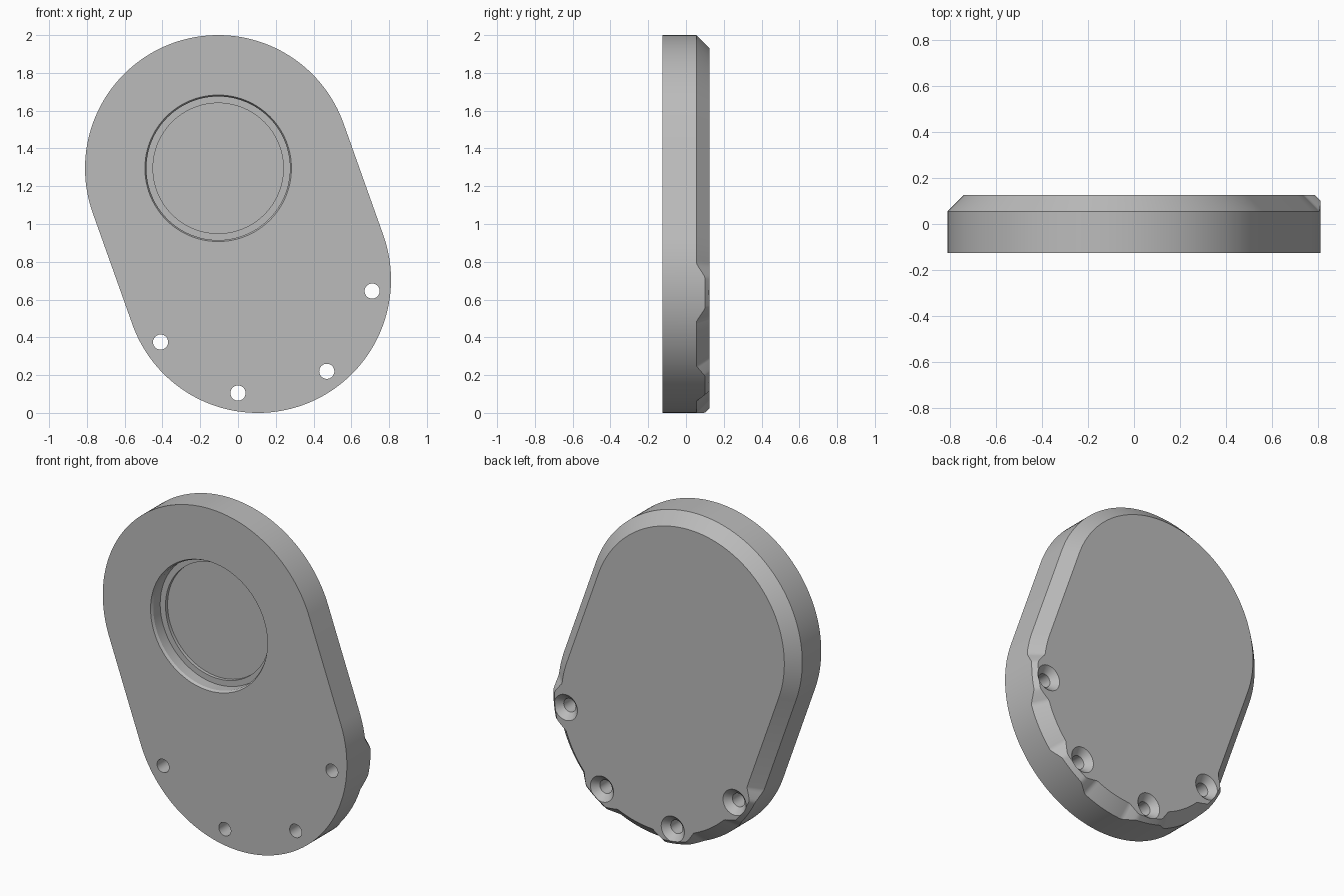
import bpy
import bmesh
from math import sin, cos, pi, radians, atan2, hypot

if "Cube" in bpy.data.objects:
    bpy.data.objects.remove(bpy.data.objects["Cube"], do_unlink=True)

TOP, LOW = (-0.105, 1.295), (0.105, 0.705)   # centres of the two rounded ends
RADIUS, FRONT, BACK = 0.705, -0.125, 0.125
WIDE, NARROW = 0.07, 0.025                   # chamfer away from and beside the holes
HOLES = [(-0.41, 0.375), (0.0, 0.105), (0.47, 0.22), (0.71, 0.645)]

grey = bpy.data.materials.new("grey_metal")
grey.use_nodes = True
colour = (0.5, 0.5, 0.5, 1)
grey.diffuse_color = colour
grey.node_tree.nodes["Principled BSDF"].inputs["Base Color"].default_value = colour


def loft(name, rings):
    """Skin a closed solid through rings of equal point count."""
    bm = bmesh.new()
    loops = [[bm.verts.new(p) for p in ring] for ring in rings]
    n = len(loops[0])
    for a, b in zip(loops, loops[1:]):
        for i in range(n):
            j = (i + 1) % n
            bm.faces.new((a[i], a[j], b[j], b[i]))
    bm.faces.new(loops[0])
    bm.faces.new(loops[-1])
    bmesh.ops.recalc_face_normals(bm, faces=bm.faces)
    mesh = bpy.data.meshes.new(name)
    bm.to_mesh(mesh)
    bm.free()
    mesh.materials.append(grey)
    obj = bpy.data.objects.new(name, mesh)
    bpy.context.collection.objects.link(obj)
    return obj


def turned(name, centre, profile, sides):
    """Solid of revolution about the y direction from (y, radius) pairs."""
    return loft(name, [[(centre[0] + r * cos(2 * pi * i / sides), y,
                         centre[1] + r * sin(2 * pi * i / sides))
                        for i in range(sides)] for y, r in profile])


# Slanted stadium outline: (centre, angle) for each point
tilt = atan2(TOP[1] - LOW[1], TOP[0] - LOW[0]) - pi / 2
outline = [(TOP, tilt + pi * i / 80) for i in range(81)]
outline += [(LOW, tilt + pi + pi * i / 180) for i in range(181)]


def at(centre, angle, inset, y):
    r = RADIUS - inset
    return (centre[0] + r * cos(angle), y, centre[1] + r * sin(angle))


# Rim points nearest the screw holes
rim = [at(LOW, atan2(z - LOW[1], x - LOW[0]), 0, 0) for x, z in HOLES]


def chamfer(centre, angle):
    x, _, z = at(centre, angle, 0, 0)
    near = min(hypot(x - p[0], z - p[2]) for p in rim)
    t = min(1, max(0, (near - 0.085) / 0.07))
    return NARROW + (WIDE - NARROW) * t


# Cover plate with a back chamfer that narrows at each screw hole
plate = loft("cover_plate", [
    [at(c, a, 0, FRONT) for c, a in outline],
    [at(c, a, 0, BACK - chamfer(c, a)) for c, a in outline],
    [at(c, a, chamfer(c, a), BACK) for c, a in outline]])

# Stepped round recess in the front, countersunk holes from the back
cutters = [turned("recess_cutter", TOP, [
    (-0.14, 0.396), (-0.11, 0.38), (-0.045, 0.38),
    (-0.045, 0.345), (-0.025, 0.345)], 96)]
for hole in HOLES:
    cutters.append(turned("screw_hole_cutter", hole, [
        (-0.2, 0.04), (0.088, 0.04), (0.135, 0.087)], 40))

bpy.context.view_layer.objects.active = plate
for cutter in cutters:
    cutter.hide_render = True
    cut = plate.modifiers.new("cut", "BOOLEAN")
    cut.operation = "DIFFERENCE"
    cut.solver = "EXACT"
    cut.object = cutter
    bpy.ops.object.modifier_apply(modifier=cut.name)
    bpy.data.objects.remove(cutter, do_unlink=True)

bpy.ops.object.select_all(action="DESELECT")
plate.select_set(True)
bpy.ops.object.shade_smooth_by_angle(angle=radians(25))
